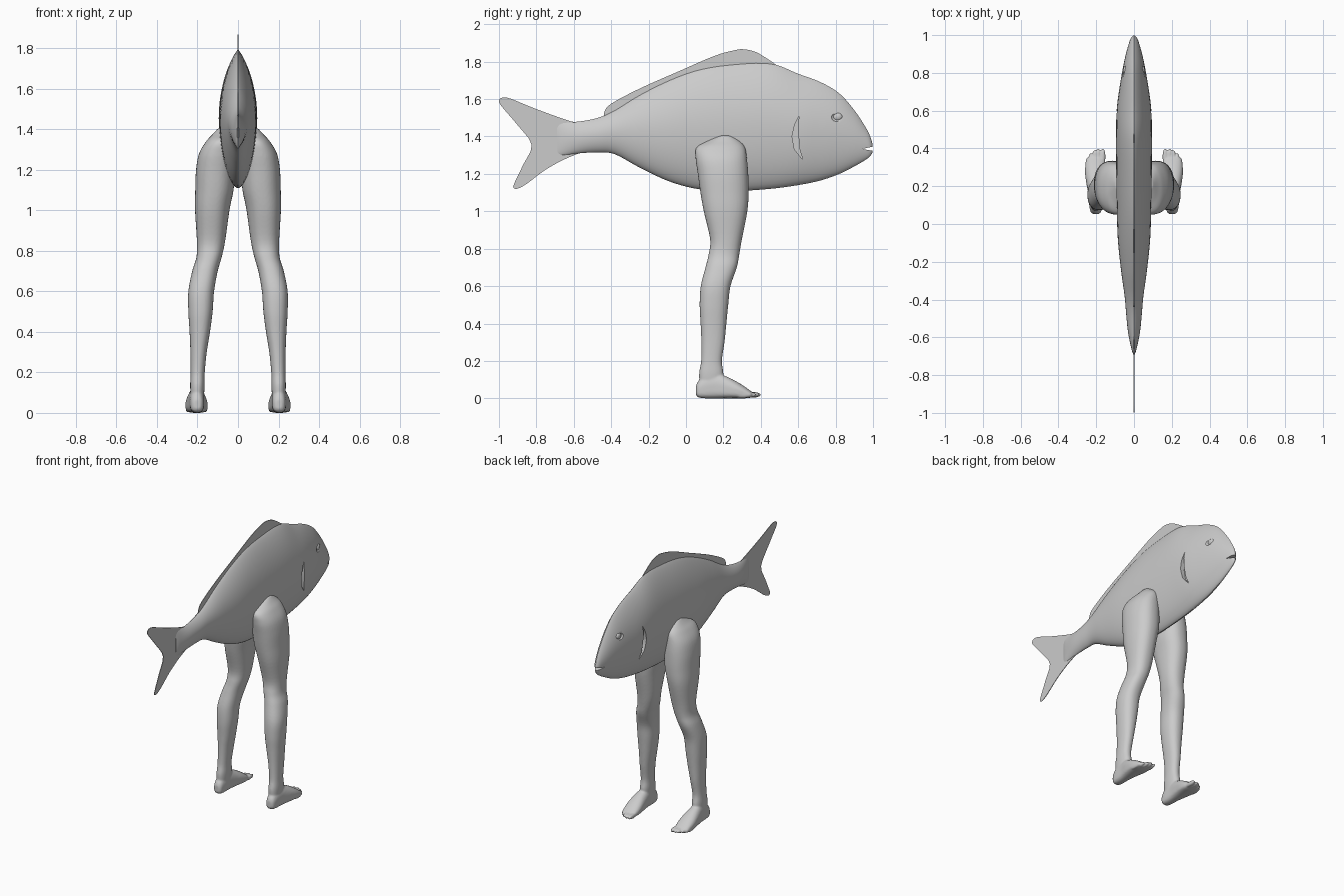
import bpy, bmesh, math
from mathutils import Vector, Matrix

grey = bpy.data.materials.new("plain grey")
grey.diffuse_color = (0.6, 0.6, 0.6, 1)


def spline(rows, n):
    """Smooth rows of numbers with a Catmull-Rom curve."""
    out = []
    for i in range(len(rows) - 1):
        q = [rows[max(0, min(len(rows) - 1, i + k))] for k in (-1, 0, 1, 2)]
        for j in range(n):
            t = j / n
            out.append([0.5 * (2*b + (c-a)*t + (2*a-5*b+4*c-d)*t*t + (3*b-a-3*c+d)*t**3)
                        for a, b, c, d in zip(*q)])
    return out + [list(rows[-1])]


def loft(bm, rows, axis, section, n=5, sides=40):
    """Rows are (position, x0, x1, b0, b1); b is y or z depending on the axis."""
    rings = []
    for s, a0, a1, b0, b1 in spline(rows, n):
        ring = []
        for k in range(sides):
            u, v = section(2 * math.pi * k / sides)
            a = (a0 + a1) / 2 + (a1 - a0) / 2 * u
            b = (b0 + b1) / 2 + (b1 - b0) / 2 * v
            ring.append(bm.verts.new((a, b, s) if axis == 'z' else (a, s, b)))
        rings.append(ring)
    for r, q in zip(rings, rings[1:]):
        for k in range(sides):
            m = (k + 1) % sides
            bm.faces.new((r[k], r[m], q[m], q[k]))
    bm.faces.new(rings[0])
    bm.faces.new(rings[-1])


def ball(bm, centre, size):
    m = Matrix.Translation(centre) @ Matrix.Diagonal((*size, 1))
    bmesh.ops.create_uvsphere(bm, u_segments=24, v_segments=14, radius=1, matrix=m)


def plate(bm, outline, x0, x1):
    """Side-view outline (y, z) extruded along x."""
    f = bm.faces.new([bm.verts.new((x0, y, z)) for y, z in outline])
    ext = bmesh.ops.extrude_face_region(bm, geom=[f])
    bmesh.ops.translate(bm, vec=(x1 - x0, 0, 0),
                        verts=[g for g in ext['geom'] if isinstance(g, bmesh.types.BMVert)])


def finish(name, bm):
    bmesh.ops.recalc_face_normals(bm, faces=bm.faces)
    me = bpy.data.meshes.new(name)
    bm.to_mesh(me)
    bm.free()
    me.materials.append(grey)
    ob = bpy.data.objects.new(name, me)
    bpy.context.collection.objects.link(ob)
    return ob


def apply_all(ob):
    bpy.ops.object.select_all(action='DESELECT')
    ob.select_set(True)
    bpy.context.view_layer.objects.active = ob
    for m in list(ob.modifiers):
        bpy.ops.object.modifier_apply(modifier=m.name)


def smooth(ob, angle=35):
    apply_all(ob)
    bpy.ops.object.shade_smooth_by_angle(angle=math.radians(angle))


def power(c, p):
    return math.copysign(abs(c) ** p, c)


# Body: narrow lens section, keeled along the back
def lens(a):
    return power(math.cos(a), 1.7 if math.sin(a) > 0 else 1.2), math.sin(a)


profile = [  # y, half width, bottom, top
    (-0.69, 0.004, 1.31, 1.46), (-0.66, 0.014, 1.30, 1.475), (-0.57, 0.032, 1.31, 1.48),
    (-0.47, 0.042, 1.315, 1.50), (-0.38, 0.05, 1.305, 1.54), (-0.25, 0.068, 1.235, 1.62),
    (-0.09, 0.085, 1.16, 1.70), (0.07, 0.091, 1.118, 1.757), (0.25, 0.094, 1.108, 1.785),
    (0.45, 0.095, 1.12, 1.79), (0.60, 0.092, 1.14, 1.735), (0.72, 0.077, 1.165, 1.69),
    (0.82, 0.06, 1.20, 1.63), (0.90, 0.043, 1.24, 1.54), (0.96, 0.026, 1.275, 1.45),
    (0.985, 0.016, 1.295, 1.40), (0.997, 0.005, 1.315, 1.36)]
bm = bmesh.new()
loft(bm, [(y, -w, w, b, t) for y, w, b, t in profile], 'y', lens, 5, 48)
body = finish("body", bm)

# Cutters: mouth notch, gill slits, eye sockets
bm = bmesh.new()
plate(bm, [(0.94, 1.333), (1.03, 1.318), (1.03, 1.352)], -0.1, 0.1)
gill = [(0.605, 1.51), (0.58, 1.46), (0.567, 1.40), (0.58, 1.33), (0.625, 1.275),
        (0.608, 1.33), (0.602, 1.40), (0.598, 1.46)]
for s in (-1, 1):
    plate(bm, gill, s * 0.062, s * 0.13)
    ball(bm, (s * 0.066, 0.81, 1.505), (0.018, 0.034, 0.028))
cutter = finish("detail_cutter", bm)
cutter.hide_render = True
mod = body.modifiers.new("cut", 'BOOLEAN')
mod.operation, mod.object, mod.solver = 'DIFFERENCE', cutter, 'EXACT'
smooth(body)
bpy.data.objects.remove(cutter)

# Eyes
bm = bmesh.new()
for s in (-1, 1):
    ball(bm, (s * 0.045, 0.81, 1.505), (0.013, 0.026, 0.021))
smooth(finish("eyes", bm))

# Fins
dorsal = [(-0.44, 1.50), (-0.435, 1.535), (-0.40, 1.575), (-0.25, 1.655), (-0.035, 1.75),
          (0.15, 1.83), (0.26, 1.861), (0.31, 1.866), (0.37, 1.853), (0.42, 1.825), (0.48, 1.785)]
bm = bmesh.new()
plate(bm, [(p[0], p[1]) for p in spline(dorsal, 4)] + [(0.25, 1.74), (-0.1, 1.65)], -0.002, 0.002)
finish("dorsal_fin", bm)
tail = [(-0.56, 1.475), (-0.62, 1.482), (-0.81, 1.55), (-0.94, 1.603), (-0.985, 1.607),
        (-0.999, 1.59), (-0.985, 1.56), (-0.90, 1.46), (-0.825, 1.355), (-0.87, 1.25),
        (-0.92, 1.145), (-0.918, 1.122), (-0.895, 1.123), (-0.85, 1.148), (-0.757, 1.218),
        (-0.66, 1.273), (-0.56, 1.315)]
bm = bmesh.new()
plate(bm, [(p[0], p[1]) for p in spline(tail, 3)], -0.002, 0.002)
finish("tail_fin", bm)

# Legs: leg, foot and toes blended together, then mirrored
leg = [  # z, x inner, x outer, y back, y front
    (0.05, 0.17, 0.232, 0.075, 0.19), (0.13, 0.165, 0.236, 0.07, 0.20),
    (0.20, 0.164, 0.234, 0.081, 0.192), (0.30, 0.154, 0.235, 0.082, 0.206),
    (0.40, 0.138, 0.239, 0.078, 0.216), (0.50, 0.125, 0.245, 0.073, 0.226),
    (0.60, 0.118, 0.245, 0.079, 0.238), (0.70, 0.10, 0.226, 0.104, 0.272),
    (0.77, 0.08, 0.205, 0.121, 0.285), (0.85, 0.063, 0.203, 0.129, 0.299),
    (1.00, 0.042, 0.212, 0.095, 0.328), (1.10, 0.022, 0.211, 0.077, 0.335),
    (1.20, 0.015, 0.207, 0.063, 0.333), (1.28, 0.012, 0.192, 0.052, 0.326),
    (1.34, 0.012, 0.157, 0.055, 0.316), (1.375, 0.012, 0.125, 0.11, 0.29),
    (1.405, 0.012, 0.098, 0.17, 0.25)]
foot = [  # y, x inner, x outer, z bottom, z top
    (0.053, 0.187, 0.215, 0.02, 0.065), (0.065, 0.174, 0.23, 0.006, 0.09),
    (0.10, 0.168, 0.237, 0.0, 0.12), (0.16, 0.165, 0.242, 0.0, 0.135),
    (0.22, 0.157, 0.253, 0.0, 0.115), (0.27, 0.15, 0.259, 0.0, 0.09),
    (0.315, 0.15, 0.257, 0.0, 0.062), (0.35, 0.157, 0.25, 0.004, 0.036)]
bm = bmesh.new()
loft(bm, leg, 'z', lambda a: (power(math.cos(a), 0.88), power(math.sin(a), 0.88)))
loft(bm, foot, 'y', lambda a: (power(math.cos(a), 0.9),
                               power(math.sin(a), 1.0 if math.sin(a) > 0 else 0.45)))
for x, tip, r in ((0.164, 0.400, 0.0135), (0.189, 0.401, 0.0105), (0.210, 0.392, 0.0105),
                  (0.230, 0.376, 0.010), (0.248, 0.350, 0.010)):
    ball(bm, (x, tip - 0.045, 0.019), (r, 0.047, 0.016))
legs = finish("legs", bm)
mod = legs.modifiers.new("blend", 'REMESH')
mod.mode, mod.voxel_size = 'VOXEL', 0.006
mod = legs.modifiers.new("soften", 'SMOOTH')
mod.factor, mod.iterations = 0.5, 4
mod = legs.modifiers.new("pair", 'MIRROR')
mod.use_mirror_merge = False
smooth(legs, 60)
